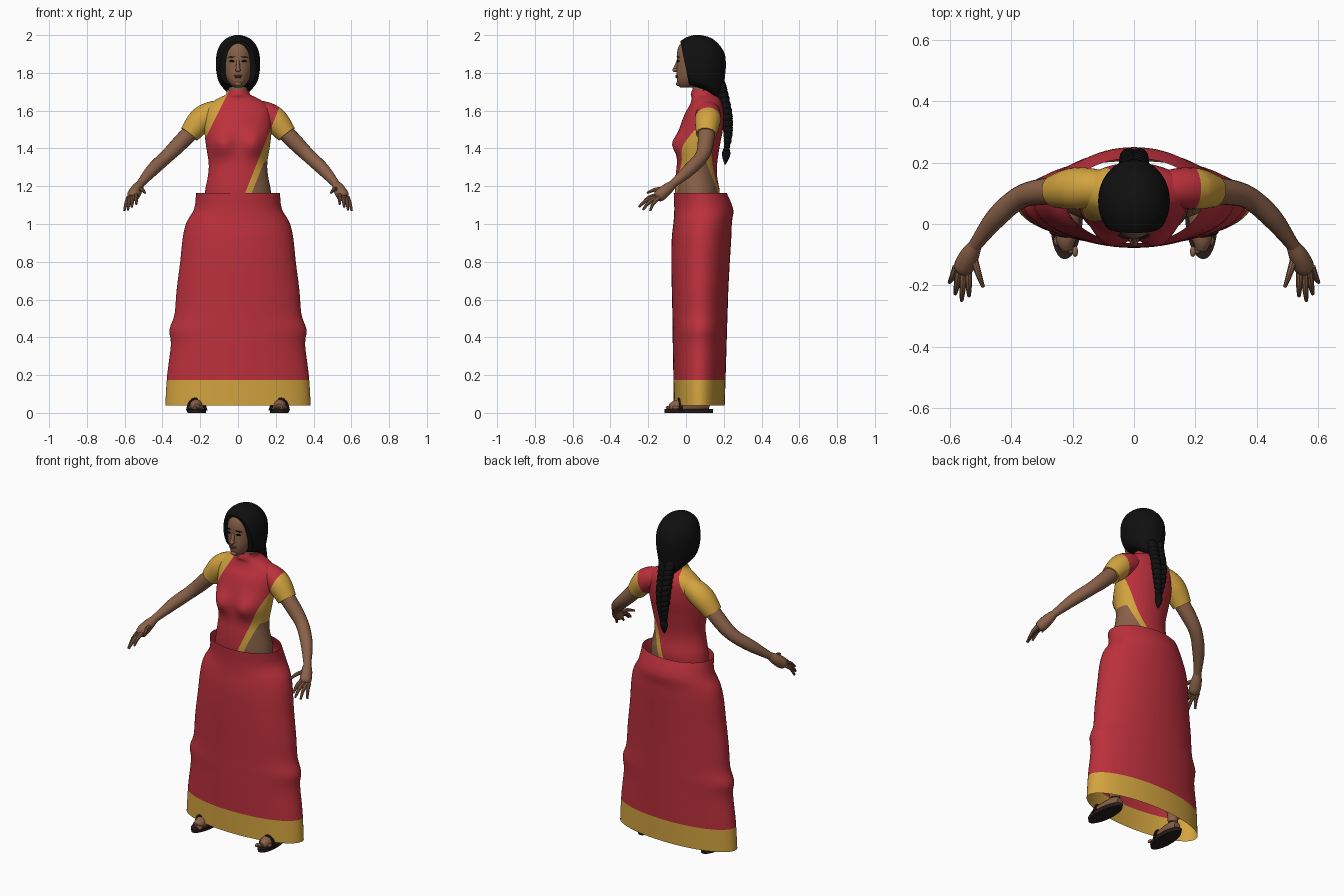
import bpy, bmesh
from math import sin, cos, pi, exp, radians
from mathutils import Vector, Matrix, Euler

if "Cube" in bpy.data.objects:
    bpy.data.objects.remove(bpy.data.objects["Cube"])


def material(name, rgb):
    m = bpy.data.materials.new(name)
    m.use_nodes = True
    m.diffuse_color = (*rgb, 1)
    bsdf = m.node_tree.nodes["Principled BSDF"]
    bsdf.inputs["Base Color"].default_value = (*rgb, 1)
    bsdf.inputs["Roughness"].default_value = 0.8
    return m


RED = material("red cloth", (0.50, 0.03, 0.045))
GOLD = material("gold cloth", (0.65, 0.37, 0.05))
SKIN = material("brown skin", (0.25, 0.118, 0.065))
HAIR = material("black hair", (0.005, 0.005, 0.005))
LEATHER = material("dark leather", (0.02, 0.012, 0.01))
LIPS = material("lips", (0.17, 0.06, 0.045))
parts = []


def finish(name, bm, mats):
    bmesh.ops.recalc_face_normals(bm, faces=bm.faces)
    me = bpy.data.meshes.new(name)
    bm.to_mesh(me)
    bm.free()
    for m in mats:
        me.materials.append(m)
    ob = bpy.data.objects.new(name, me)
    bpy.context.collection.objects.link(ob)
    parts.append(ob)
    return ob


def smooth(rows, n=4):
    """Pass a smooth curve through rows of four numbers."""
    r = [Vector(p) for p in rows]
    out = []
    for i in range(len(r) - 1):
        a, b, c, d = r[max(i - 1, 0)], r[i], r[i + 1], r[min(i + 2, len(r) - 1)]
        for k in range(n):
            t = k / n
            out.append(0.5 * (2 * b + (c - a) * t + (2 * a - 5 * b + 4 * c - d) * t**2
                              + (3 * b - a - 3 * c + d) * t**3))
    return out + [r[-1]]


def skin_rings(bm, rings, caps):
    vs = [[bm.verts.new(p) for p in ring] for ring in rings]
    n = len(vs[0])
    for a, b in zip(vs, vs[1:]):
        for i in range(n):
            j = (i + 1) % n
            bm.faces.new((a[i], a[j], b[j], b[i]))
    if caps:
        bm.faces.new(vs[0])
        bm.faces.new(vs[-1])


def loft(rows, segs=40, caps=True, n=4):
    """Stack ovals given as height, half width, front y, back y."""
    bm = bmesh.new()
    rings = []
    for z, w, f, b in smooth(rows, n):
        rings.append([(w * cos(2 * pi * i / segs),
                       (f + b) / 2 + (b - f) / 2 * sin(2 * pi * i / segs), z)
                      for i in range(segs)])
    skin_rings(bm, rings, caps)
    return bm


def tube(bm, path, segs=14, side=1, n=4):
    """Round limb through x, y, z, radius points."""
    pts = smooth(path, n)
    rings = []
    for i, p in enumerate(pts):
        d = (pts[min(i + 1, len(pts) - 1)] - pts[max(i - 1, 0)]).to_3d()
        q = d.to_track_quat('Z', 'Y')
        ring = [p.to_3d() + q @ Vector((cos(2 * pi * k / segs), sin(2 * pi * k / segs), 0)) * p[3]
                for k in range(segs)]
        rings.append([(v.x * side, v.y, v.z) for v in ring])
    skin_rings(bm, rings, True)
    return bm


def ball(bm, loc, size, rot=(0, 0, 0), segs=14):
    m = Matrix.LocRotScale(Vector(loc), Euler([radians(a) for a in rot]), Vector(size))
    bmesh.ops.create_uvsphere(bm, u_segments=segs, v_segments=segs // 2 + 2, radius=1, matrix=m)


def cut(bm, co, no, remove=False):
    bmesh.ops.bisect_plane(bm, geom=bm.verts[:] + bm.edges[:] + bm.faces[:], dist=1e-5,
                           plane_co=co, plane_no=no, clear_outer=remove)


def drape(bm):
    """Cut the diagonal sash, its gold border and the blouse hem, and colour them."""
    cut(bm, (0.04, 0, 1.17), (1, 0, -0.4))
    cut(bm, (0.075, 0, 1.17), (1, 0, -0.4))
    cut(bm, (-0.06, 0, 1.68), (1, 0, -0.5))
    cut(bm, (0, 0, 1.33), (0, 0, 1))
    for f in bm.faces:
        c = f.calc_center_median()
        across = c.x - 0.04 - 0.4 * (c.z - 1.17)
        right_edge = -0.06 - 0.5 * (1.68 - c.z)
        if right_edge < c.x and across < 0:
            f.material_index = 0
        elif across < 0.035 or c.z > 1.33:
            f.material_index = 1
        else:
            f.material_index = 2


# Skirt, open at both ends, with a gold hem
bm = loft([(0.04, .385, -.065, .205), (.2, .375, -.067, .21), (.36, .355, -.07, .215),
           (.44, .363, -.071, .217), (.52, .336, -.072, .22), (.65, .325, -.075, .224),
           (.8, .306, -.078, .232), (.93, .292, -.075, .24), (1.01, .272, -.066, .243),
           (1.08, .232, -.062, .25), (1.165, .222, -.065, .215)], 64, False, 3)
cut(bm, (0, 0, 0.175), (0, 0, 1))
for f in bm.faces:
    f.material_index = int(f.calc_center_median().z < 0.175)
finish("skirt", bm, [RED, GOLD])

# Torso with blouse, sash and bare midriff
bm = loft([(1.08, .18, -.05, .17), (1.17, .175, -.058, .178), (1.25, .16, -.055, .165),
           (1.32, .155, -.048, .165), (1.42, .17, -.045, .18), (1.5, .178, -.035, .195),
           (1.58, .18, -.008, .2), (1.63, .16, .02, .195), (1.665, .105, .03, .18),
           (1.685, .066, .025, .155), (1.71, .058, .032, .145)], 56)
for v in bm.verts:
    if v.co.y < 0.06:
        v.co.y -= 0.042 * exp(-((abs(v.co.x) - .085)**2 + (v.co.z - 1.425)**2) / .0035)
drape(bm)
finish("torso", bm, [RED, GOLD, SKIN])

# Limbs
for s, side in ((1, "left"), (-1, "right")):
    bm = tube(bmesh.new(), [(.07, .115, 1.605, .05), (.14, .118, 1.585, .064),
                            (.2, .115, 1.545, .068), (.258, .107, 1.475, .054)], 24, s)
    drape(bm)
    finish(side + "_sleeve", bm, [RED, GOLD, SKIN])

    bm = tube(bmesh.new(), [(.2, .11, 1.54, .046), (.3, .105, 1.435, .043), (.375, .085, 1.36, .037),
                            (.45, .02, 1.29, .034), (.515, -.065, 1.215, .022),
                            (.53, -.09, 1.195, .022)], 18, s)
    finish(side + "_arm", bm, [SKIN])

    # Palm, four fingers and thumb
    bm = tube(bmesh.new(), [(.515, -.065, 1.215, .02), (.535, -.1, 1.185, .031),
                            (.555, -.14, 1.15, .033), (.562, -.155, 1.138, .02)], 12, s)
    for base, tip in (((.58, -.14, 1.14), (.602, -.19, 1.07)),
                      ((.571, -.15, 1.14), (.583, -.228, 1.075)),
                      ((.556, -.155, 1.145), (.562, -.25, 1.09)),
                      ((.54, -.15, 1.155), (.538, -.235, 1.105)),
                      ((.525, -.1, 1.185), (.492, -.205, 1.165))):
        b, t = Vector(base), Vector(tip)
        mid = b.lerp(t, .5) + Vector((0, -.006, .008))
        tube(bm, [(*b, .012), (*mid, .0105), (*t, .006)], 8, s, 3)
    finish(side + "_hand", bm, [SKIN])

    # Leg and foot
    bm = tube(bmesh.new(), [(.1, .075, 1.0, .08), (.15, .07, .55, .055), (.2, .08, .3, .045),
                            (.21, .085, .1, .03), (.21, .085, .04, .032)], 16, s)
    tube(bm, [(.208, .125, .038, .02), (.21, .09, .045, .034), (.215, .02, .042, .037),
              (.222, -.05, .036, .033), (.218, -.085, .03, .018)], 14, s)
    for i in range(5):
        ball(bm, (s * (.192 + .015 * i), -.09 + .009 * i, .028), (.01, .018, .01), segs=8)
    finish(side + "_leg", bm, [SKIN])

    # Sandal sole and strap
    bm = loft([(0, .048, -.113, .142), (.02, .052, -.115, .145)], 28, n=1)
    bmesh.ops.rotate(bm, verts=bm.verts, matrix=Matrix.Rotation(s * .06, 3, 'Z'))
    bmesh.ops.translate(bm, verts=bm.verts, vec=(s * .22, 0, 0))
    tube(bm, [(.17, -.025, .012, .009), (.188, -.03, .06, .009), (.22, -.035, .075, .009),
              (.25, -.03, .06, .009), (.268, -.025, .012, .009)], 8, s)
    finish(side + "_sandal", bm, [LEATHER])

# Neck and head
finish("neck", tube(bmesh.new(), [(0, .09, 1.64, .055), (0, .085, 1.7, .05),
                                  (0, .08, 1.78, .05)], 24), [SKIN])
bm = loft([(1.722, .018, -.028, .06), (1.733, .035, -.04, .09), (1.755, .055, -.047, .12),
           (1.785, .07, -.05, .14), (1.82, .079, -.05, .16), (1.86, .083, -.048, .17),
           (1.91, .08, -.047, .17), (1.95, .06, -.033, .15), (1.975, .03, 0, .1)], 36)
ball(bm, (0, -.055, 1.815), (.015, .018, .011))
tube(bm, [(0, -.042, 1.865, .008), (0, -.05, 1.84, .01), (0, -.06, 1.817, .011)], 10)
ball(bm, (0, -.041, 1.742), (.02, .012, .012))
finish("head", bm, [SKIN])

# Eyes, brows and mouth
bm = bmesh.new()
for s in (1, -1):
    ball(bm, (s * .033, -.042, 1.862), (.014, .006, .0055), (0, 0, s * 18))
    ball(bm, (s * .035, -.042, 1.884), (.02, .005, .0028), (0, s * 6, s * 20))
finish("eyes_and_brows", bm, [HAIR])
bm = bmesh.new()
ball(bm, (0, -.047, 1.785), (.024, .009, .005))
ball(bm, (0, -.047, 1.777), (.02, .009, .005))
finish("mouth", bm, [LIPS])

# Hair, trimmed along the hairline
bm = loft([(1.675, .035, .14, .195), (1.715, .075, .07, .2), (1.75, .1, -.02, .203),
           (1.79, .112, -.05, .207), (1.84, .117, -.06, .211), (1.9, .113, -.06, .205),
           (1.95, .094, -.045, .175), (1.985, .058, -.005, .132), (2.0, .015, .04, .08)], 40)
cut(bm, (0, -.028, 1.96), (0, -1, -.2), True)
bmesh.ops.holes_fill(bm, edges=[e for e in bm.edges if e.is_boundary])
finish("hair", bm, [HAIR])

# Braid of crossing lobes with a loose tuft
bm = bmesh.new()
path = smooth([(0, .18, 1.73, .046), (0, .2, 1.66, .042), (0, .218, 1.57, .04),
               (0, .222, 1.48, .032), (0, .215, 1.405, .02)], 3)
for i, (x, y, z, r) in enumerate(path):
    for s in (1, -1):
        ball(bm, (s * r * .45, y, z - (.012 if s > 0 else 0)), (r * .65, r * .75, r * .85),
             (0, s * 35, 0), 12)
tube(bm, [(0, .215, 1.41, .012), (0, .213, 1.375, .022), (0, .21, 1.345, .016),
          (0, .207, 1.315, .003)], 12)
finish("braid", bm, [HAIR])

# Smooth shading with sharp creases kept
bpy.ops.object.select_all(action='DESELECT')
for ob in parts:
    ob.select_set(True)
bpy.context.view_layer.objects.active = parts[0]
bpy.ops.object.shade_smooth_by_angle(angle=radians(40))
